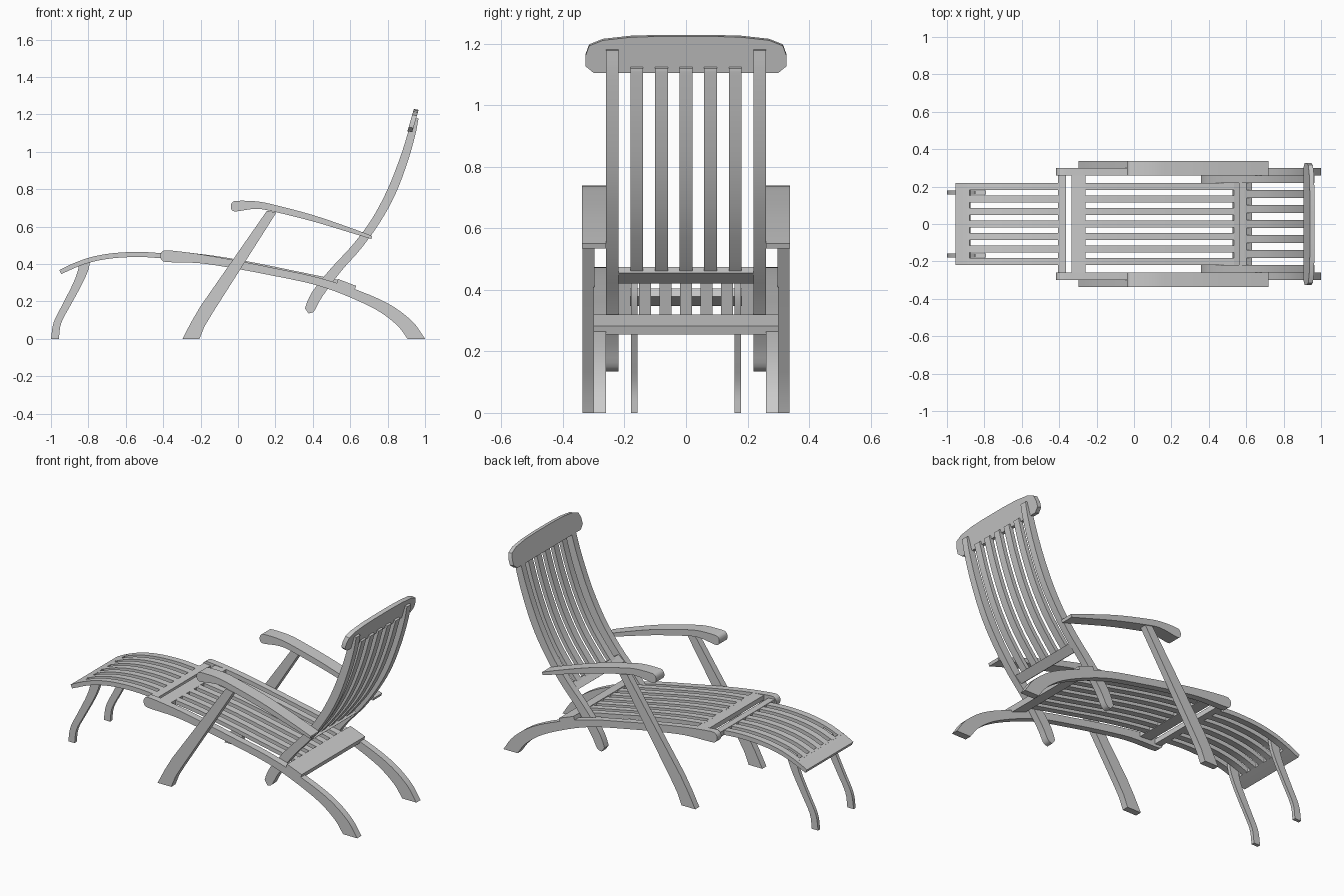
import bpy, bmesh
from mathutils import Vector

if "Cube" in bpy.data.objects:
    bpy.data.objects.remove(bpy.data.objects["Cube"])


def smooth_path(pts, sub):
    """Catmull-Rom resample of a short list of (x, z) points."""
    p = [Vector(q) for q in pts]
    if sub == 1:
        return p
    p = [2 * p[0] - p[1]] + p + [2 * p[-1] - p[-2]]
    out = []
    for i in range(1, len(p) - 2):
        a, b, c, d = p[i - 1:i + 3]
        for k in range(sub):
            t = k / sub
            out.append(0.5 * (2 * b + (c - a) * t + (2 * a - 5 * b + 4 * c - d) * t * t
                              + (3 * b - a - 3 * c + d) * t ** 3))
    return out + [p[-2]]


def finish(name, bm):
    bmesh.ops.remove_doubles(bm, verts=bm.verts, dist=1e-5)
    bmesh.ops.recalc_face_normals(bm, faces=bm.faces)
    me = bpy.data.meshes.new(name)
    bm.to_mesh(me)
    bm.free()
    ob = bpy.data.objects.new(name, me)
    bpy.context.collection.objects.link(ob)
    return ob


def ribbon(name, top, bottom, spans, sub=4):
    """Bar between two matching edge curves in x-z, extruded over each y span."""
    a, b = smooth_path(top, sub), smooth_path(bottom, sub)
    n = len(a)
    bm = bmesh.new()
    for y0, y1 in spans:
        rings = [[bm.verts.new((q.x, y, q.y)) for q, y in
                  ((a[i], y0), (a[i], y1), (b[i], y1), (b[i], y0))] for i in range(n)]
        for r, s in zip(rings, rings[1:]):
            for k in range(4):
                bm.faces.new((r[k], r[(k + 1) % 4], s[(k + 1) % 4], s[k]))
        bm.faces.new(rings[0])
        bm.faces.new(rings[-1])
    return finish(name, bm)


def pair(y0, y1):
    return [(y0, y1), (-y1, -y0)]


def row(count, pitch, width):
    c = [(i - (count - 1) / 2) * pitch for i in range(count)]
    return [(y - width / 2, y + width / 2) for y in c]


def drop(pts, t):
    return [(x, z - t) for x, z in pts]


# Side rails that sweep down into the rear feet
ribbon("side_rail",
       [(-.416, .45), (-.405, .467), (-.37, .473), (-.2, .452), (0, .417), (.2, .377), (.4, .335),
        (.6, .275), (.8, .19), (.93, .095), (1.0, 0)],
       [(-.416, .436), (-.405, .418), (-.37, .41), (-.2, .404), (0, .373), (.2, .335), (.4, .292),
        (.56, .238), (.74, .155), (.85, .073), (.906, 0)], pair(.26, .30))

# Diagonal front legs
ribbon("front_leg", [(-.297, 0), (-.25, .09), (-.2, .175), (.155, .685)],
       [(-.206, 0), (-.18, .065), (-.14, .132), (.205, .675)], pair(.298, .337), 1)

# Armrests with a rounded front
ribbon("armrest",
       [(-.038, .715), (-.03, .73), (-.005, .738), (.1, .735), (.2, .715), (.4, .662), (.6, .594), (.718, .55)],
       [(-.038, .7), (-.03, .686), (-.005, .682), (.1, .695), (.2, .678), (.4, .628), (.6, .568), (.712, .534)],
       pair(.26, .338))

# Backrest stiles, slats and lower bar
ribbon("back_stile",
       [(.358, .163), (.375, .21), (.41, .27), (.5, .38), (.615, .505), (.715, .64), (.8, .8), (.867, .97),
        (.908, 1.1), (.932, 1.187)],
       [(.378, .135), (.408, .15), (.45, .225), (.55, .36), (.66, .485), (.76, .625), (.84, .77), (.905, .94),
        (.948, 1.09), (.965, 1.178)], pair(.22, .26))
mid = [(.585, .44), (.65, .515), (.739, .635), (.82, .785), (.886, .955), (.929, 1.1), (.935, 1.125)]
ribbon("back_slats", [(x - .011, z + .006) for x, z in mid],
       [(x + .011, z - .006) for x, z in mid], row(5, .08, .042))
ribbon("back_lower_bar", [(.562, .443), (.602, .474)], [(.59, .42), (.632, .455)], [(-.22, .22)], 1)

# Headboard: rounded outline in y-z, leaning back
half = [(.30, 1.11), (.327, 1.132), (.327, 1.165), (.315, 1.198), (.27, 1.216), (.18, 1.226), (.08, 1.229)]
outline = half + [(-y, z) for y, z in reversed(half)]
bm = bmesh.new()
lean = lambda z: .906 + (z - 1.11) * .29
f, b = [[bm.verts.new((lean(z) + d, y, z - d * .2)) for y, z in outline] for d in (0, .025)]
bm.faces.new(f)
bm.faces.new(b)
for i in range(len(f)):
    j = (i + 1) % len(f)
    bm.faces.new((f[i], f[j], b[j], b[i]))
finish("headboard", bm)

# Seat slats with front and rear boards
seat = [(-.27, .462), (-.1, .44), (.1, .405), (.3, .364), (.54, .315)]
ribbon("seat_slats", seat, drop(seat, .024), row(7, .0668, .039))
front = [(-.335, .466), (-.26, .461)]
ribbon("seat_front_board", front, drop(front, .028), [(-.262, .262)], 1)
ribbon("seat_rear_board", [(.535, .32), (.632, .283)], [(.526, .29), (.622, .254)], [(-.30, .30)], 1)

# Footrest slats with end boards
foot = [(-.89, .40), (-.8, .433), (-.7, .454), (-.6, .463), (-.5, .464), (-.39, .456)]
ribbon("footrest_slats", foot, drop(foot, .027), row(7, .0668, .039))
ribbon("footrest_end_board", [(-.955, .367), (-.915, .388), (-.88, .404)],
       [(-.945, .347), (-.908, .363), (-.874, .379)], [(-.22, .22)], 1)
hinge = [(-.407, .46), (-.363, .456)]
ribbon("footrest_hinge_board", hinge, drop(hinge, .03), [(-.262, .262)], 1)

# Footrest legs, set in the outer slots
ribbon("footrest_leg",
       [(-1.0, 0), (-.985, .09), (-.935, .19), (-.88, .30), (-.855, .37), (-.85, .405)],
       [(-.958, 0), (-.945, .085), (-.895, .18), (-.835, .29), (-.8, .37), (-.79, .425)], pair(.158, .178))

# Smooth curved faces, keep edges sharp
bpy.ops.object.select_all(action='DESELECT')
for ob in bpy.context.scene.objects:
    ob.select_set(True)
    bpy.context.view_layer.objects.active = ob
bpy.ops.object.shade_smooth_by_angle(angle=0.5)
